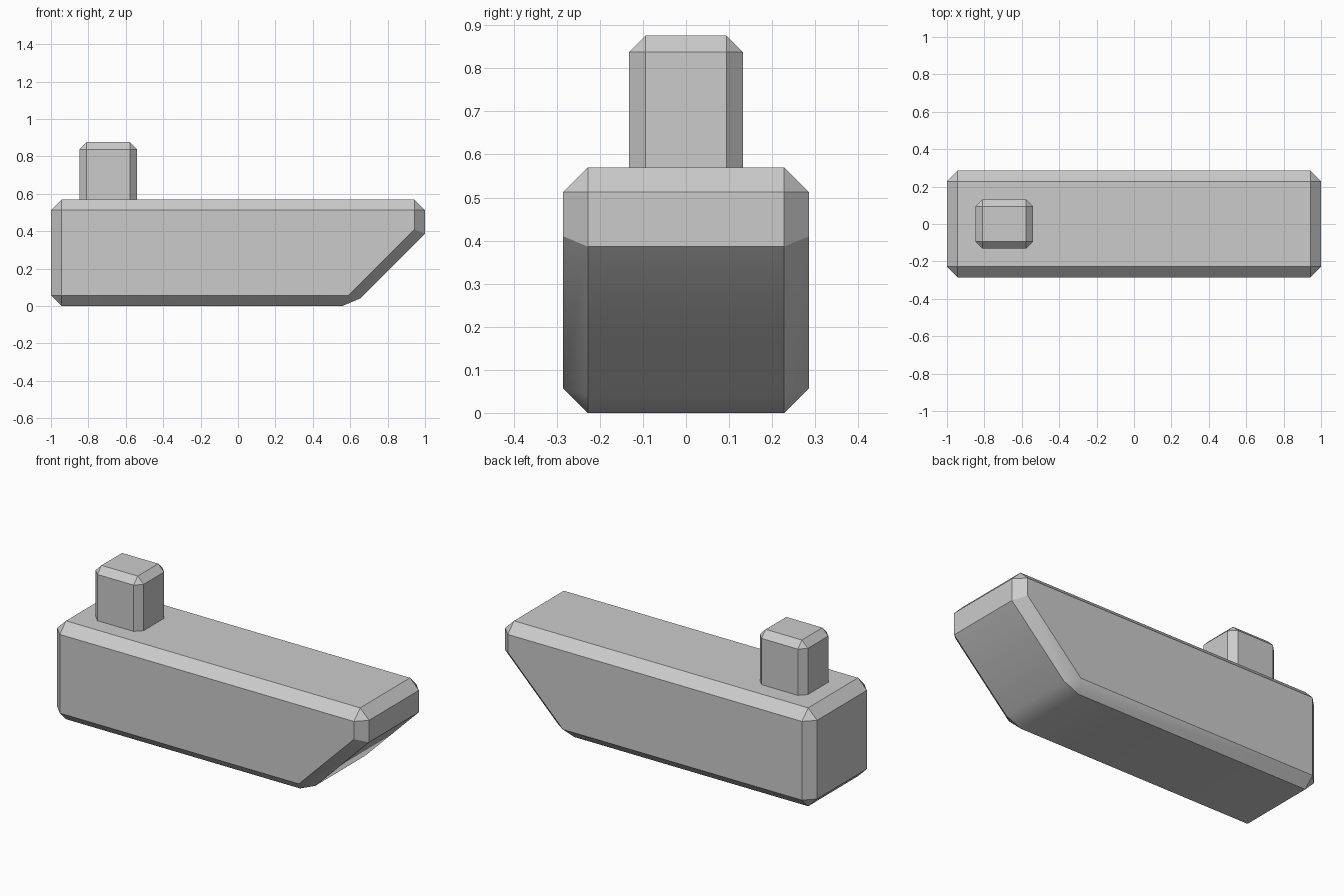
import bpy
import bmesh
import math

if "Cube" in bpy.data.objects:
    bpy.data.objects.remove(bpy.data.objects["Cube"], do_unlink=True)

# Single plain grey
GREY = (0.6, 0.6, 0.6, 1.0)
grey = bpy.data.materials.new("plain_grey")
grey.use_nodes = True
grey.diffuse_color = GREY
grey.node_tree.nodes["Principled BSDF"].inputs["Base Color"].default_value = GREY


def chamfered_solid(name, points):
    """Convex flat-faced solid spanning the given corner points."""
    bm = bmesh.new()
    for p in points:
        bm.verts.new(p)
    bmesh.ops.convex_hull(bm, input=bm.verts)
    bmesh.ops.dissolve_limit(bm, angle_limit=math.radians(2),
                             verts=bm.verts, edges=bm.edges)
    bmesh.ops.recalc_face_normals(bm, faces=bm.faces)
    mesh = bpy.data.meshes.new(name)
    bm.to_mesh(mesh)
    bm.free()
    mesh.materials.append(grey)
    obj = bpy.data.objects.new(name, mesh)
    bpy.context.collection.objects.link(obj)
    bpy.ops.object.select_all(action="DESELECT")
    obj.select_set(True)
    bpy.context.view_layer.objects.active = obj
    bpy.ops.object.shade_smooth_by_angle(angle=math.radians(30))
    return obj


# Hull: side panel outline, and the wider silhouette inside the side chamfers
panel = [(-0.943, 0.057), (0.59, 0.057), (0.943, 0.41),
         (0.943, 0.513), (-0.943, 0.513)]
silhouette = [(-0.943, 0), (0.557, 0), (0.655, 0.041), (1, 0.386), (1, 0.513),
              (0.943, 0.57), (-0.943, 0.57), (-1, 0.513), (-1, 0.057)]
hull_points = [(x, side * y, z)
               for outline, y in ((panel, 0.285), (silhouette, 0.228))
               for x, z in outline for side in (-1, 1)]
chamfered_solid("hull", hull_points)

# Funnel: upright chamfered block rising from the deck near the stern
CX, HX, HY, TOP, BASE, C = -0.693, 0.154, 0.132, 0.876, 0.5, 0.038
funnel_points = []
for sx in (-1, 1):
    for sy in (-1, 1):
        for z in (BASE, TOP - C):
            funnel_points += [(CX + sx * HX, sy * (HY - C), z),
                              (CX + sx * (HX - C), sy * HY, z)]
        funnel_points.append((CX + sx * (HX - C), sy * (HY - C), TOP))
chamfered_solid("funnel", funnel_points)
